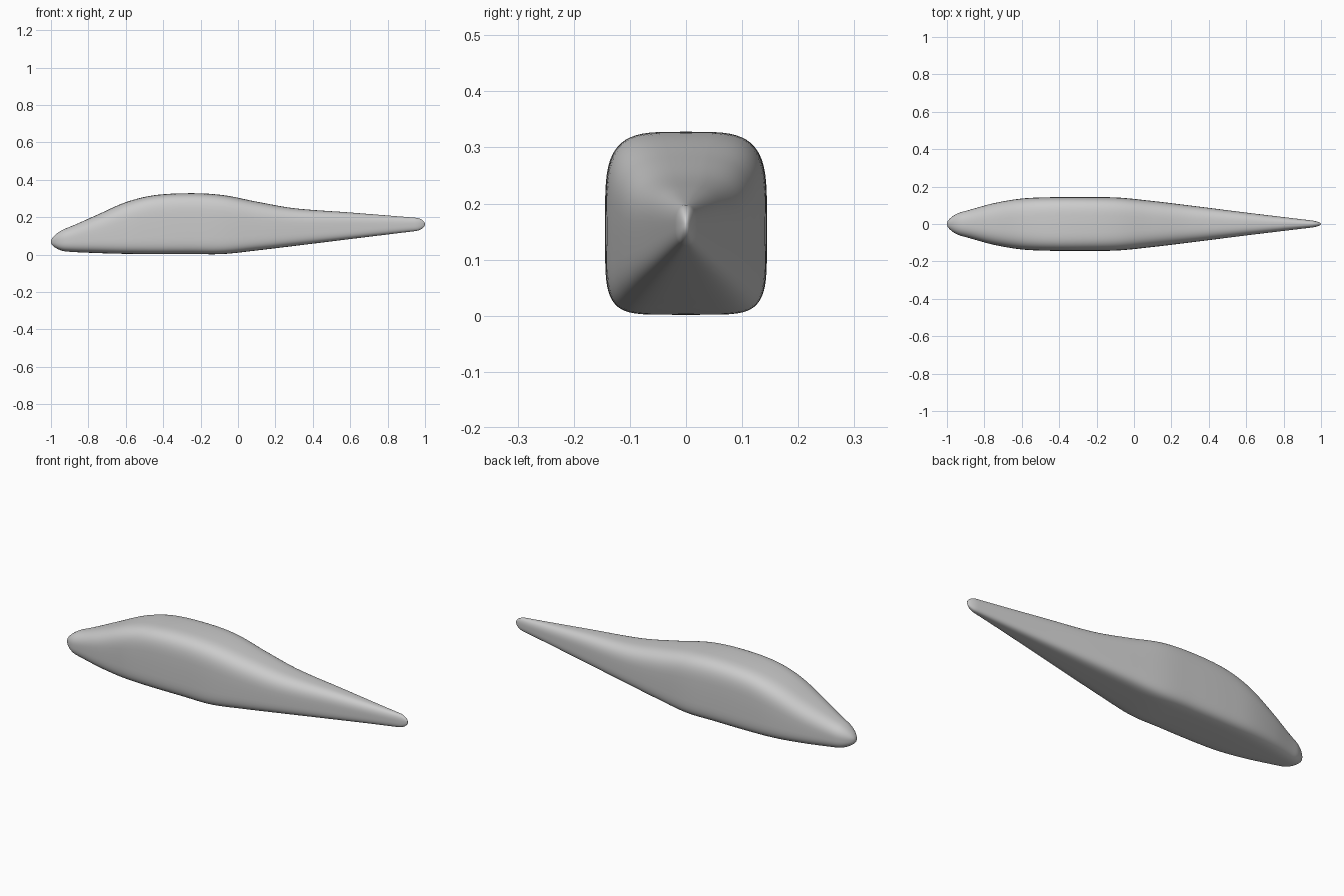
import bpy, bmesh, math

old = bpy.data.objects.get("Cube")
if old:
    bpy.data.objects.remove(old, do_unlink=True)

grey = bpy.data.materials.new("plain grey")
grey.use_nodes = True
grey.diffuse_color = (0.6, 0.6, 0.6, 1)
grey.node_tree.nodes["Principled BSDF"].inputs["Base Color"].default_value = (0.6, 0.6, 0.6, 1)

# Stations along the hull: x, bottom, top, half width, lower and upper squareness
STATIONS = [
    (-1.0, .025, .112, .045, 2.5, 2.3),
    (-.9, .015, .148, .070, 3.0, 2.5),
    (-.75, .008, .214, .111, 4.0, 3.0),
    (-.6, .004, .280, .136, 5.0, 3.5),
    (-.45, .003, .317, .143, 5.5, 4.0),
    (-.25, .003, .328, .144, 5.5, 4.0),
    (-.08, .003, .318, .141, 5.5, 3.8),
    (.1, .022, .283, .123, 5.0, 3.3),
    (.3, .046, .248, .099, 4.5, 3.0),
    (.6, .083, .225, .061, 4.0, 2.8),
    (1.0, .132, .193, .013, 2.5, 2.3),
]


def slope(i, k):
    a, b = STATIONS[max(i - 1, 0)], STATIONS[min(i + 1, len(STATIONS) - 1)]
    return (b[k] - a[k]) / (b[0] - a[0])


def sample(x):
    """Smooth interpolation of every station value at x."""
    i = max(j for j in range(len(STATIONS) - 1) if STATIONS[j][0] <= x)
    a, b = STATIONS[i], STATIONS[i + 1]
    h = b[0] - a[0]
    t = (x - a[0]) / h
    return [(1 + 2 * t) * (1 - t) ** 2 * a[k] + t * (1 - t) ** 2 * h * slope(i, k)
            + t * t * (3 - 2 * t) * b[k] + t * t * (t - 1) * h * slope(i + 1, k)
            for k in range(1, 6)]


def power(v, n):
    return math.copysign(abs(v) ** (2 / n), v)


def ring(bm, x, sides=64):
    bottom, top, width, low, high = sample(x)
    # Round off the blunt nose and the tail tip
    near, length = (x + 1, .08) if x < 0 else (1 - x, .05)
    u = max(0, 1 - near / length)
    cap = math.sqrt(1 - u * u)
    mid, half = (bottom + top) / 2, (top - bottom) / 2
    verts = []
    for s in range(sides):
        a = 2 * math.pi * s / sides
        c, v = math.cos(a), math.sin(a)
        n = high if v > 0 else low
        verts.append(bm.verts.new((x, cap * width * power(c, n), mid + cap * half * power(v, n))))
    return verts


# Body lofted through rounded sections, packed closer together at both ends
bm = bmesh.new()
COUNT = 110
rings = [ring(bm, -math.cos(math.pi * (i + .2) / (COUNT - .6))) for i in range(COUNT)]
for a, b in zip(rings, rings[1:]):
    for s in range(len(a)):
        t = (s + 1) % len(a)
        bm.faces.new((a[s], a[t], b[t], b[s]))
bm.faces.new(rings[0])
bm.faces.new(rings[-1])
bmesh.ops.recalc_face_normals(bm, faces=bm.faces)
mesh = bpy.data.meshes.new("body")
bm.to_mesh(mesh)
bm.free()
mesh.materials.append(grey)
body = bpy.data.objects.new("body", mesh)
bpy.context.collection.objects.link(body)
mesh.shade_smooth()
